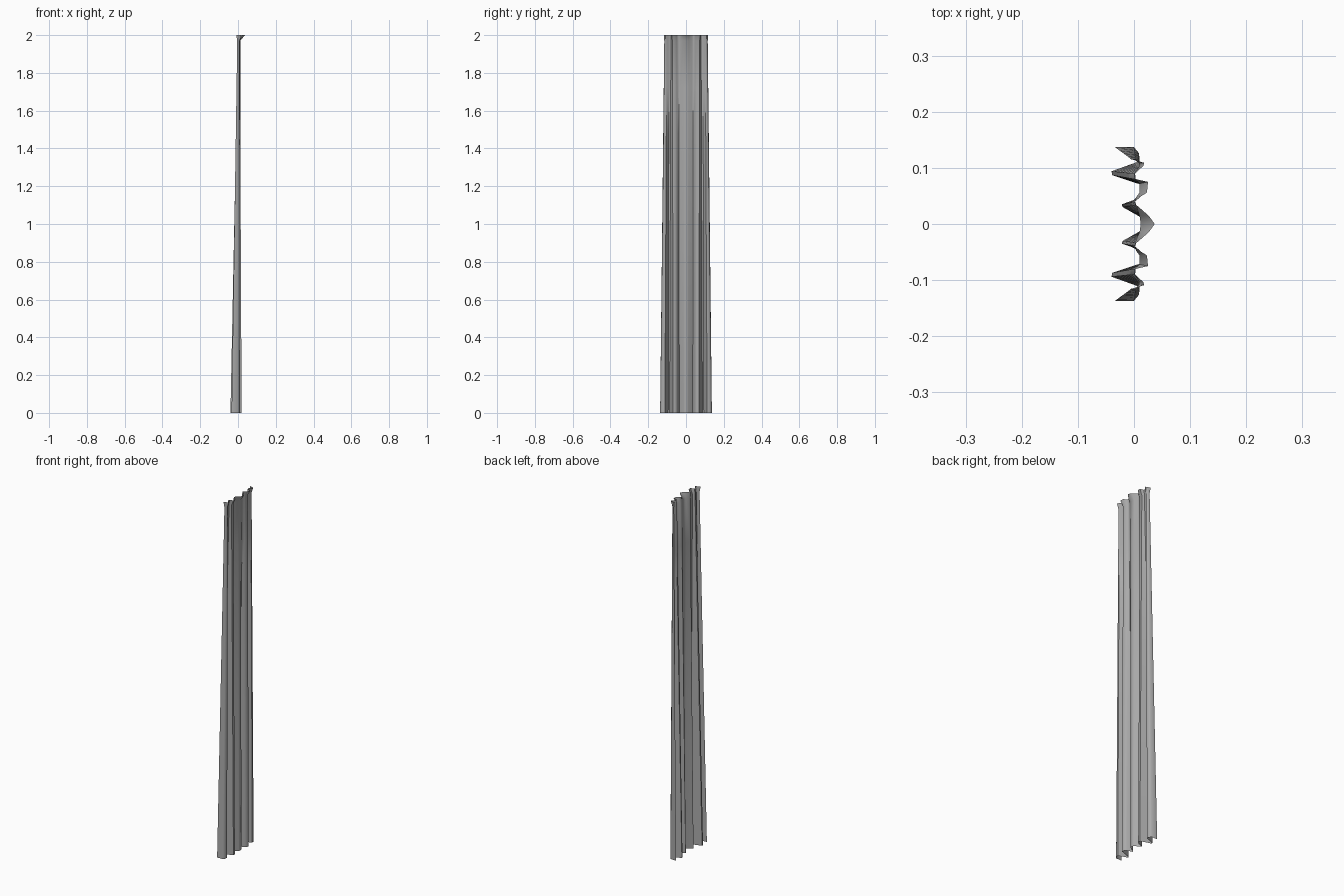
import bpy
import bmesh

old = bpy.data.objects.get("Cube")
if old:
    bpy.data.objects.remove(old, do_unlink=True)

# Cloth colour
cloth = bpy.data.materials.new("grey_cloth")
cloth.use_nodes = True
grey = (0.4, 0.4, 0.4, 1)
cloth.diffuse_color = grey
cloth.node_tree.nodes["Principled BSDF"].inputs["Base Color"].default_value = grey

# Half profiles of the pleats, from the middle fold to the side hem, as (x, y)
hem = [(0.015, 0), (0.012, 0.012), (-0.02, 0.03), (-0.022, 0.035),
       (0.008, 0.045), (0.019, 0.055), (0.019, 0.068), (-0.039, 0.087),
       (-0.04, 0.094), (0.01, 0.112), (0.009, 0.126), (0, 0.137), (-0.034, 0.137)]
neck = [(0.012, 0), (0.01, 0.014), (0.002, 0.033), (0.001, 0.039),
        (0.004, 0.048), (0.01, 0.056), (0.01, 0.072), (0, 0.08),
        (0, 0.09), (0.009, 0.102), (0.009, 0.108), (0.004, 0.113), (-0.004, 0.115)]
header = [(0.037, 0), (0.026, 0.015), (0.004, 0.034), (0.002, 0.04),
          (0.012, 0.049), (0.023, 0.056), (0.025, 0.075), (0.003, 0.08),
          (0.002, 0.09), (0.017, 0.104), (0.018, 0.109), (0.002, 0.114), (-0.009, 0.117)]


def full(half):
    """Mirror a half profile across the middle fold."""
    return [(x, -y) for x, y in reversed(half[1:])] + half


def blend(a, b, t):
    return [(p[0] + (q[0] - p[0]) * t, p[1] + (q[1] - p[1]) * t)
            for p, q in zip(a, b)]


# Long hanging drop, then the short flared header
steps = 8
neck_z = 1.97
levels = [(neck_z * i / steps, blend(hem, neck, i / steps)) for i in range(steps + 1)]
levels.append((2.0, header))

bm = bmesh.new()
rows = [[bm.verts.new((x, y, z)) for x, y in full(half)] for z, half in levels]
for low, high in zip(rows, rows[1:]):
    for i in range(len(low) - 1):
        bm.faces.new((low[i], low[i + 1], high[i + 1], high[i]))

mesh = bpy.data.meshes.new("curtain")
bm.to_mesh(mesh)
bm.free()
mesh.materials.append(cloth)
curtain = bpy.data.objects.new("curtain", mesh)
bpy.context.collection.objects.link(curtain)
bpy.context.view_layer.objects.active = curtain
curtain.select_set(True)
bpy.ops.object.shade_smooth_by_angle(angle=0.9)
